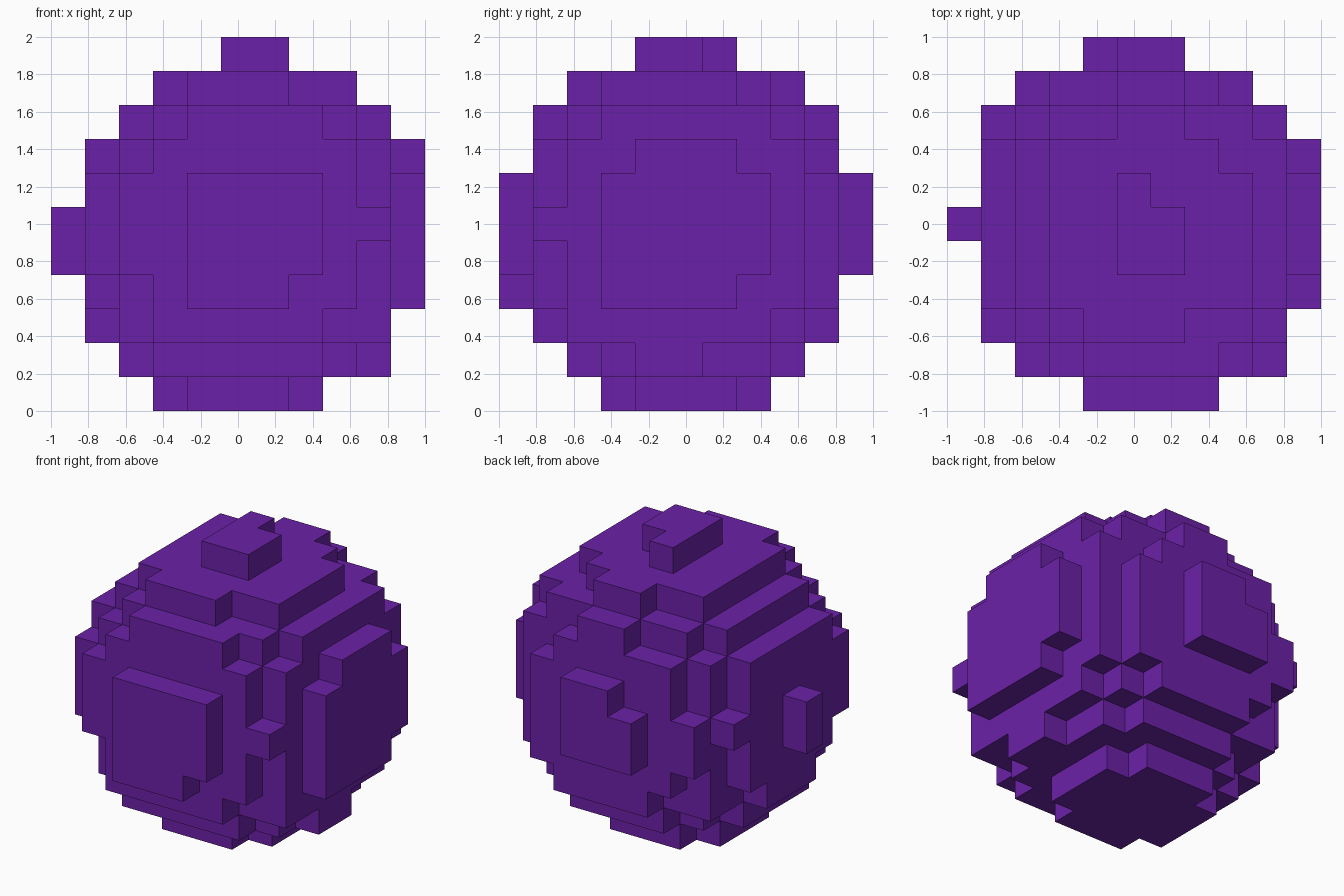
import bpy
import bmesh
from mathutils import Vector

CELLS = 11
SIZE = 2 / CELLS

if "Cube" in bpy.data.objects:
    bpy.data.objects.remove(bpy.data.objects["Cube"])

blocks = set()


def add_layer(axis, level, first_row, spans):
    """Fill one layer across an axis, row by row, each span being (low, high)."""
    for row, (low, high) in enumerate(spans, first_row):
        for column in range(low, high + 1):
            cell = {"x": (level, column, row),
                    "y": (column, level, row),
                    "z": (column, row, level)}[axis]
            blocks.add(cell)


# Solid core with two worn upper corners
core = range(2, 9)
blocks.update((x, y, z) for x in core for y in core for z in core)
blocks -= {(2, 2, 8), (2, 8, 8)}

# Top and bottom: wide layer, then cap
add_layer("z", 9, 2, [(4, 6)] + [(3, 8)] * 4 + [(3, 7), (5, 6)])
add_layer("z", 10, 4, [(5, 6), (5, 6), (5, 5)])
add_layer("z", 1, 2, [(3, 7), (2, 8), (2, 9), (2, 9), (2, 8), (3, 8), (4, 7)])
add_layer("z", 0, 3, [(4, 6)] + [(3, 7)] * 3 + [(4, 6)])

# Front and back: wide layer, then cap
add_layer("y", 1, 2, [(3, 7), (3, 8), (2, 8), (2, 9), (2, 8), (3, 8), (4, 7)])
add_layer("y", 0, 3, [(4, 6)] + [(4, 7)] * 3)
add_layer("y", 9, 2, [(4, 7), (3, 8), (2, 8), (2, 8), (3, 8), (3, 7), (5, 6)])
add_layer("y", 10, 4, [(4, 6), (4, 6), (5, 6)])

# Left and right: wide layer, then cap
add_layer("x", 9, 1, [(4, 5), (2, 7), (2, 8), (2, 8), (1, 8), (2, 8), (2, 8), (3, 7)])
add_layer("x", 10, 3, [(3, 6)] + [(3, 7)] * 3 + [(4, 6)])
add_layer("x", 1, 2, [(4, 6), (3, 7), (2, 7), (2, 8), (2, 7), (3, 7)])
add_layer("x", 0, 4, [(5, 5)] * 2)

# Outer skin: one square face wherever a block meets open air
bm = bmesh.new()
corners = {}


def corner(point):
    key = tuple(round(value) for value in point)
    if key not in corners:
        corners[key] = bm.verts.new((key[0] * SIZE - 1, key[1] * SIZE - 1, key[2] * SIZE))
    return corners[key]


for cell in sorted(blocks):
    for axis in range(3):
        for side in (0, 1):
            normal = Vector((0, 0, 0))
            normal[axis] = 2 * side - 1
            neighbour = tuple(int(value) for value in Vector(cell) + normal)
            if neighbour in blocks:
                continue
            across = Vector((0, 0, 0))
            across[(axis + 1) % 3] = 1
            up = Vector((0, 0, 0))
            up[(axis + 2) % 3] = 1
            start = Vector(cell)
            start[axis] += side
            ring = [start, start + across, start + across + up, start + up]
            if side == 0:
                ring.reverse()
            bm.faces.new([corner(point) for point in ring])

mesh = bpy.data.meshes.new("block_ball")
bm.to_mesh(mesh)
bm.free()

# Single purple material
purple = bpy.data.materials.new("purple")
purple.use_nodes = True
colour = (0.147, 0.0155, 0.392, 1)
purple.diffuse_color = colour
purple.node_tree.nodes["Principled BSDF"].inputs["Base Color"].default_value = colour
mesh.materials.append(purple)

ball = bpy.data.objects.new("block_ball", mesh)
bpy.context.collection.objects.link(ball)
